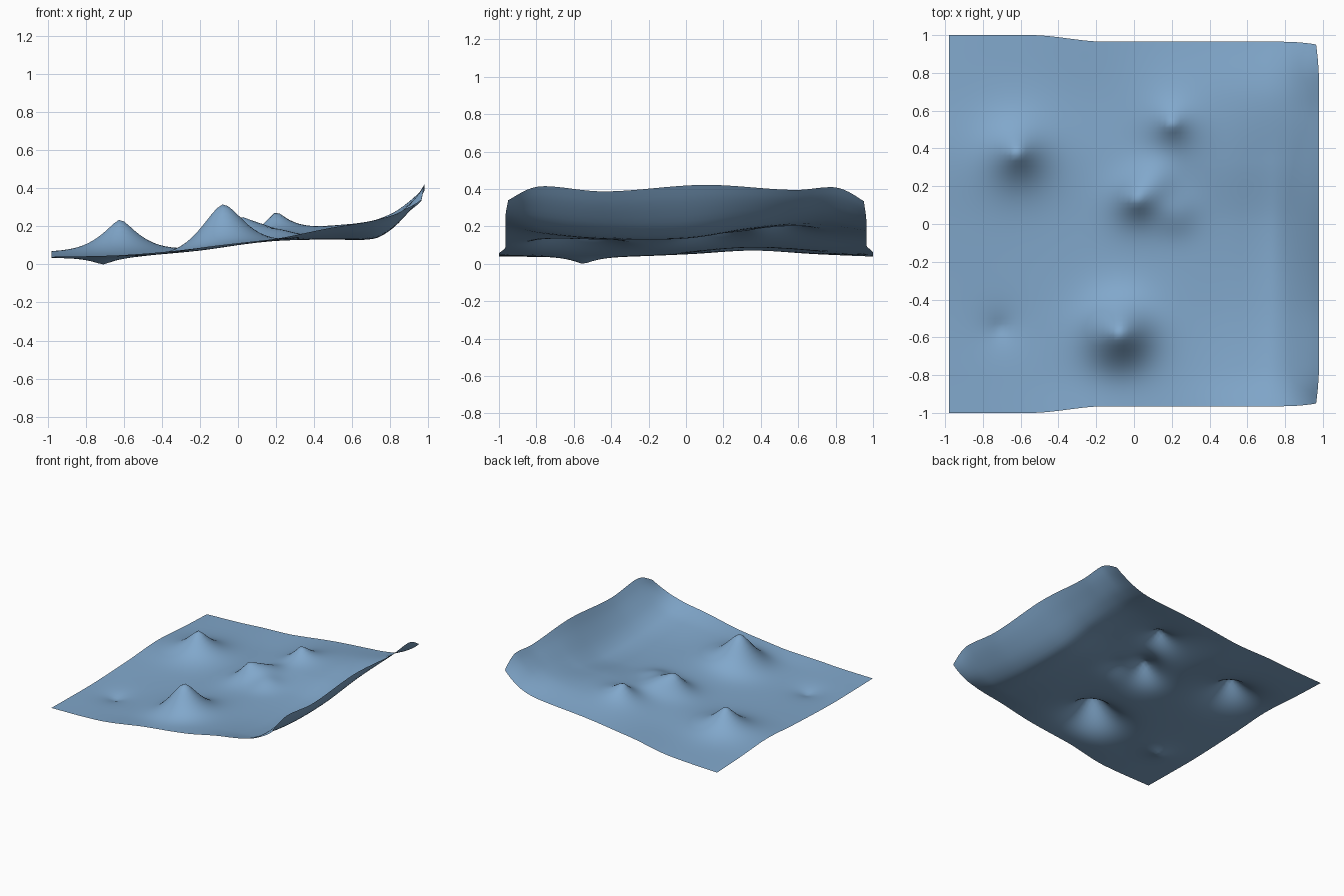
import bpy, bmesh, math

if "Cube" in bpy.data.objects:
    bpy.data.objects.remove(bpy.data.objects["Cube"])

N = 72  # grid resolution


def curve(keys, vals, t):
    """Smooth curve through the points (keys, vals)."""
    n = len(keys)
    t = min(max(t, keys[0]), keys[-1])
    i = 0
    while i < n - 2 and t > keys[i + 1]:
        i += 1

    def slope(k):
        a, b = max(k - 1, 0), min(k + 1, n - 1)
        return (vals[b] - vals[a]) / (keys[b] - keys[a])
    h = keys[i + 1] - keys[i]
    s = (t - keys[i]) / h
    return ((2*s**3 - 3*s**2 + 1) * vals[i] + (s**3 - 2*s**2 + s) * h * slope(i)
            + (-2*s**3 + 3*s**2) * vals[i + 1] + (s**3 - s**2) * h * slope(i + 1))


# Gentle ground heights, coarse rows in y and columns in x
GX = [-1, -.6, -.2, .2, .5, .75]
GY = [-1, -.8, -.45, 0, .35, .7, 1]
GROUND = [
    [.045, .055, .090, .140, .200, .235],
    [.042, .048, .072, .130, .163, .175],
    [.040, .045, .072, .125, .138, .135],
    [.055, .055, .080, .135, .145, .130],
    [.070, .065, .092, .160, .190, .185],
    [.055, .060, .090, .168, .208, .232],
    [.043, .060, .100, .150, .175, .195],
]
# Raised right rim: height along y, and how the wall climbs along x
RIM_Y = [-1, -.88, -.78, -.45, .1, .6, .82, .9, 1]
RIM_Z = [.345, .405, .42, .392, .427, .40, .415, .395, .34]
WALL_X = [.60, .67, .74, .82, .90, .95, .98]
WALL_T = [0, .02, .08, .27, .58, .82, 1]
# Peaks and dips: x, y, height, width, exponent
PEAKS = [
    (-.62, .375, .185, .14, 1.3),
    (-.08, -.58, .238, .155, 1.6),
    (.20, .53, .118, .10, 1.2),
    (.01, .125, .125, .11, 1.4),
    (.10, .22, .045, .12, 2),
    (.22, .06, .035, .11, 2),
    (-.71, -.55, -.038, .085, 1.2),
]


def height(x, v):
    z = curve(GY, [curve(GX, row, x) for row in GROUND], v)
    t = curve(WALL_X, WALL_T, x)
    z += (curve(RIM_Y, RIM_Z, v) - z) * t
    return z


# Terrain sheet
bm = bmesh.new()
rows = []
for j in range(N + 1):
    v = -1 + 2 * j / N
    row = []
    for i in range(N + 1):
        u = -1 + 2 * i / N
        x = u * .98
        z = height(x, v)
        # sides pull in slightly where the sheet curls up
        s = min(max((x + .55) / .4, 0), 1)
        y = v * (1 - .035 * s * s * (3 - 2 * s))
        k = max(0, (u - .8) / .2)
        y *= 1 - .015 * k * k * max(0, (abs(v) - .6) / .4)
        # right corners are rounded
        x -= .016 * max(0, (abs(v) - .75) / .25) ** 2 * max(0, u) ** 6
        for cx, cy, h, w, p in PEAKS:
            z += h * math.exp(-(math.hypot(x - cx, y - cy) / w) ** p)
        row.append(bm.verts.new((x, y, z)))
    rows.append(row)
for j in range(N):
    for i in range(N):
        f = bm.faces.new((rows[j][i], rows[j][i+1], rows[j+1][i+1], rows[j+1][i]))
        f.smooth = True

# Rest the lowest point on z = 0
low = min(vt.co.z for vt in bm.verts)
for vt in bm.verts:
    vt.co.z -= low

mesh = bpy.data.meshes.new("terrain")
bm.to_mesh(mesh)
bm.free()
terrain = bpy.data.objects.new("terrain", mesh)
bpy.context.collection.objects.link(terrain)

blue = bpy.data.materials.new("slate blue")
blue.diffuse_color = (.22, .39, .60, 1)
blue.use_nodes = True
blue.node_tree.nodes["Principled BSDF"].inputs["Base Color"].default_value = blue.diffuse_color
mesh.materials.append(blue)
